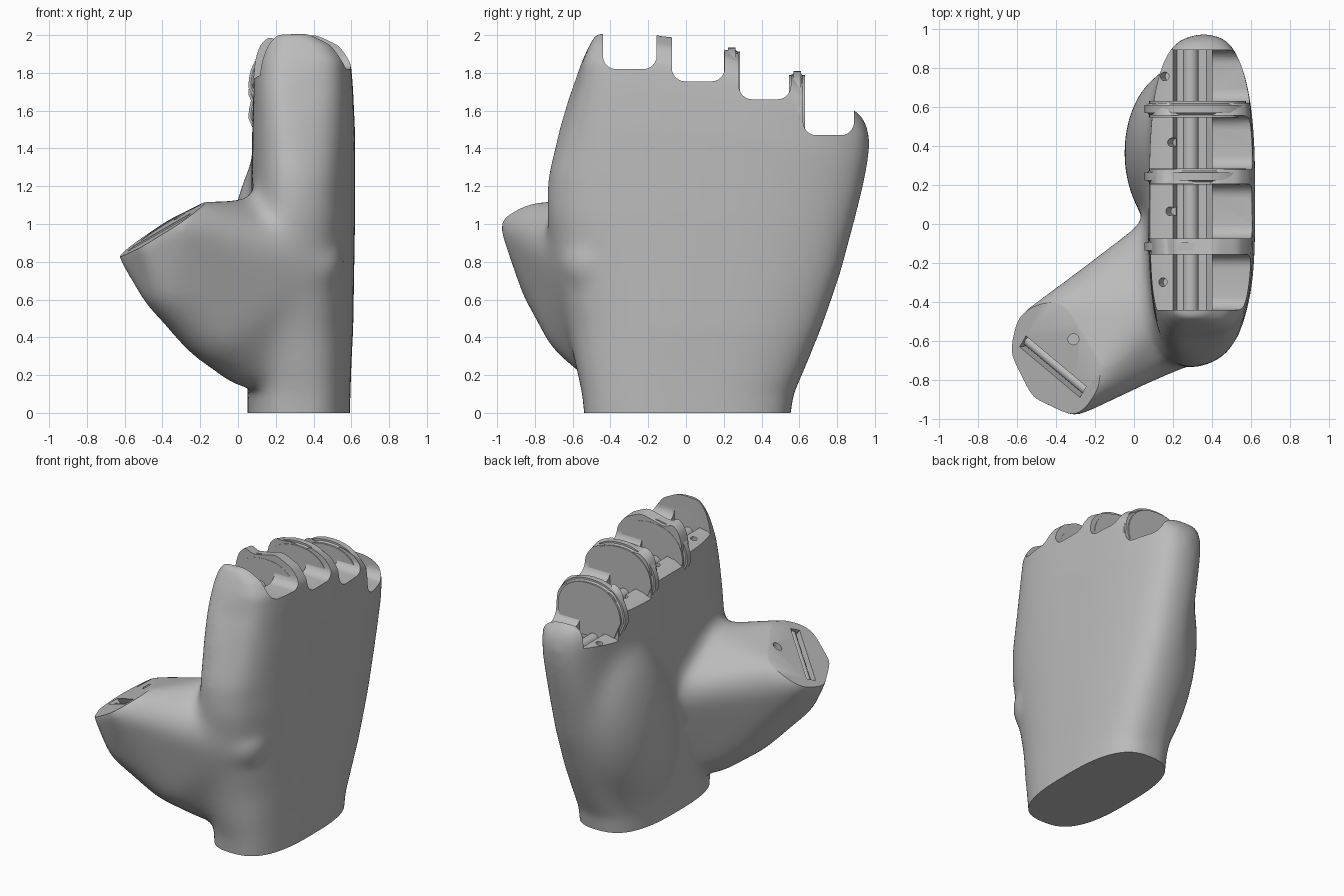
import bpy, bmesh, math
from mathutils import Vector, Matrix

if "Cube" in bpy.data.objects:
    bpy.data.objects.remove(bpy.data.objects["Cube"])

grey = bpy.data.materials.new("plain_grey")
grey.use_nodes = True
grey.diffuse_color = (0.5, 0.5, 0.5, 1)
grey.node_tree.nodes["Principled BSDF"].inputs["Base Color"].default_value = (0.5, 0.5, 0.5, 1)


def make(name, bm):
    bmesh.ops.recalc_face_normals(bm, faces=bm.faces)
    mesh = bpy.data.meshes.new(name)
    bm.to_mesh(mesh)
    bm.free()
    ob = bpy.data.objects.new(name, mesh)
    bpy.context.collection.objects.link(ob)
    mesh.materials.append(grey)
    return ob


def apply_modifiers(ob):
    deps = bpy.context.evaluated_depsgraph_get()
    mesh = bpy.data.meshes.new_from_object(ob.evaluated_get(deps))
    ob.modifiers.clear()
    ob.data = mesh


def boolean(ob, other, mode, solver="MANIFOLD"):
    mod = ob.modifiers.new(mode, "BOOLEAN")
    mod.operation, mod.object, mod.solver = mode, other, solver
    apply_modifiers(ob)
    bpy.data.objects.remove(other)


def box(name, lo, hi):
    bm = bmesh.new()
    bmesh.ops.create_cube(bm, size=1)
    lo, hi = Vector(lo), Vector(hi)
    for v in bm.verts:
        v.co = (lo + hi) / 2 + Vector(a * b for a, b in zip(v.co, hi - lo))
    return make(name, bm)


def rod(name, start, end, radius):
    start, end = Vector(start), Vector(end)
    bm = bmesh.new()
    bmesh.ops.create_cone(bm, cap_ends=True, segments=24, radius1=radius, radius2=radius,
                          depth=(end - start).length)
    turn = (end - start).to_track_quat("Z", "Y").to_matrix().to_4x4()
    bm.transform(Matrix.Translation((start + end) / 2) @ turn)
    return make(name, bm)


def prism(name, points, y0, y1, bevel=0):
    bm = bmesh.new()
    face = bm.faces.new([bm.verts.new((x, y0, z)) for x, z in points])
    new = bmesh.ops.extrude_face_region(bm, geom=[face])["geom"]
    bmesh.ops.translate(bm, vec=(0, y1 - y0, 0),
                        verts=[v for v in new if isinstance(v, bmesh.types.BMVert)])
    if bevel:
        rims = [e for e in bm.edges if abs(e.verts[0].co.y - e.verts[1].co.y) < 1e-4]
        bmesh.ops.bevel(bm, geom=rims, offset=bevel, segments=3, affect="EDGES")
    return make(name, bm)


def spow(value, power):
    return math.copysign(abs(value) ** power, value)


def ramp(value, start, end):
    return min(1, max(0, (value - start) / (end - start)))


# Palm: rounded rings stacked upward, with the top falling away to the small finger
rings = [(-.1, .05, .59, -.53, .54), (.1, .05, .595, -.55, .57), (.25, .05, .6, -.6, .64),
         (.45, .06, .61, -.65, .72), (.75, .07, .615, -.72, .82), (1.05, .07, .62, -.77, .89),
         (1.25, .07, .62, -.765, .93), (1.5, .075, .62, -.695, .965), (1.72, .08, .61, -.61, .98),
         (1.86, .085, .6, -.555, .97), (1.95, .11, .54, -.51, .95), (2.01, .17, .41, -.475, .93)]
bm = bmesh.new()
loops = []
SIDES = 64
for z, x0, x1, y0, y1 in rings:
    loop = []
    for i in range(SIDES):
        a = math.tau * i / SIDES
        front = max(0, -math.sin(a)) ** .5
        power = .72 - .24 * ramp(z, 1.2, 1.7) * (front > 0)
        x = (x0 + x1) / 2 + (x1 - x0) / 2 * spow(math.cos(a), power)
        y = (y0 + y1) / 2 + (y1 - y0) / 2 * spow(math.sin(a), power)
        y += .3 * front * max(0, x - .22) * ramp(z, .1, .5) * ramp(z, 1.9, 1.6)
        drop = .28 * max(0, y + .3) ** 2 * (max(z, 0) / 2) ** 3
        loop.append(bm.verts.new((x, y, z - drop)))
    loops.append(loop)
for low, high in zip(loops, loops[1:]):
    for i in range(SIDES):
        j = (i + 1) % SIDES
        bm.faces.new((low[i], low[j], high[j], high[i]))
bm.faces.new(loops[0])
bm.faces.new(loops[-1])
palm = make("palm", bm)

# Pad under the small finger, leaning with the outer edge of the hand
bm = bmesh.new()
bmesh.ops.create_uvsphere(bm, u_segments=32, v_segments=20, radius=1)
bm.transform(Matrix.Translation((.24, .36, .74)) @ Matrix.Diagonal((.295, .42, .72, 1)))
for v in bm.verts:
    v.co.y += .2 * (v.co.z - .72)
boolean(palm, make("pad", bm), "UNION", "EXACT")


# Thumb mound: hull around balls from the wrist to the tip
def tip_z(x, y):
    return .83 + .66 * (x + .62) + .1 * (y + .65)


balls = [(.26, -.28, .32, .22), (.36, -.48, .8, .2), (.16, -.09, .8, .16), (.15, -.4, 1.02, .13),
         (.06, -.4, .34, .21), (-.1, -.53, .48, .235), (-.33, -.68, .69, .2), (-.3, -.43, .9, .14)]
for x, y in [(-.52, -.64), (-.44, -.8), (-.3, -.865), (-.2, -.79), (-.5, -.54)]:
    balls.append((x, y, min(tip_z(x, y) - .04, 1.0), .117))
bm = bmesh.new()
for x, y, z, r in balls:
    bmesh.ops.create_icosphere(bm, subdivisions=3, radius=r, matrix=Matrix.Translation((x, y, z)))
hull = bmesh.ops.convex_hull(bm, input=bm.verts)
bmesh.ops.delete(bm, geom=[v for v in hull["geom_interior"] if isinstance(v, bmesh.types.BMVert)])
boolean(palm, make("thumb_mound", bm), "UNION", "EXACT")

# Blend the masses into one skin, melting the palm side far more than the rest
remesh = palm.modifiers.new("skin", "REMESH")
remesh.mode, remesh.voxel_size = "VOXEL", .016
apply_modifiers(palm)
mid = Vector((-.415, -.73, tip_z(-.415, -.73)))
melt = palm.vertex_groups.new(name="melt")
for v in palm.data.vertices:
    x, y, z = v.co
    weight = (ramp(x, .5, .3) * ramp(z, .08, .25) * ramp(z, 1.65, 1.4)
              * ramp((v.co - mid).length, .25, .5))
    melt.add([v.index], weight, "REPLACE")
for count, group in [(160, "melt"), (25, "")]:
    smooth = palm.modifiers.new("soften", "SMOOTH")
    smooth.factor, smooth.iterations, smooth.vertex_group = .5, count, group
apply_modifiers(palm)
boolean(palm, box("base_cut", (-2, -2, -1), (2, 2, 0)), "DIFFERENCE")

# Wrist holes, with the base split along their centres first
wrist = [(.39, 0), (.44, 0), (.34, 0), (.39, .05), (.39, -.05), (.34, .28), (.29, -.28)]
bm = bmesh.new()
bm.from_mesh(palm.data)
for spot, normal in [((.39, 0, 0), (1, 0, 0))] + [((0, y, 0), (0, 1, 0)) for y in (-.28, 0, .28)]:
    bmesh.ops.bisect_plane(bm, geom=bm.verts[:] + bm.edges[:] + bm.faces[:],
                           plane_co=spot, plane_no=normal)
bm.to_mesh(palm.data)
bm.free()
for x, y in wrist:
    boolean(palm, rod("wrist_cut", (x, y, -.1), (x, y, .2), .018), "DIFFERENCE")

# Knuckle slots, each with a stepped floor, a hinge rail and a cord hole
slots = [(-.44, -.155, 1.82, .13), (-.075, .205, 1.755, .17),
         (.28, .555, 1.66, .18), (.62, .89, 1.47, .14)]
for n, (y0, y1, floor, hole_x) in enumerate(slots):
    cut = box("slot_cut", (-.5, y0, floor), (1, y1, 2.4))
    bevel = cut.modifiers.new("round", "BEVEL")
    bevel.width, bevel.segments, bevel.limit_method = .07, 6, "WEIGHT"
    weights = cut.data.attributes.new("bevel_weight_edge", "FLOAT", "EDGE")
    for e in cut.data.edges:
        a, b = (cut.data.vertices[i].co for i in e.vertices)
        weights.data[e.index].value = float(max(a.z, b.z) < floor + .01 and abs(a.x - b.x) > 1)
    apply_modifiers(cut)
    boolean(palm, cut, "DIFFERENCE")
    steps = [(-.2, -.2), (.14, -.02), (.2, -.01), (.22, -.1), (.37, -.1),
             (.4, -.06), (.4, .12), (-.2, .12)]
    boolean(palm, prism("floor_cut", [(x, floor + z) for x, z in steps], y0, y1), "DIFFERENCE")
    boolean(palm, rod("hole_cut", (hole_x + .04, (y0 + y1) / 2, floor - .08),
                      (hole_x - .02, (y0 + y1) / 2, floor + .08), .022), "DIFFERENCE")
    rod(f"hinge_rail_{n + 1}", (.29, y0 - .01, floor - .07), (.29, y1 + .01, floor - .07), .04)

# Rounded walls between the knuckles
for n, (y, top) in enumerate([(-.115, 1.975), (.243, 1.935), (.588, 1.81)]):
    arch = [(.55, top - .42), (.13, top - .42)]
    for i in range(21):
        a = math.pi * (1 - i / 20)
        arch.append((.325 + .27 * spow(math.cos(a), .9), top - .25 + .25 * math.sin(a) ** .9))
    prism(f"knuckle_wall_{n + 1}", arch, y - .042, y + .042, .022)

# Flat thumb tip with a hinge slot, its bar and the cord hole
rise = Vector((.31, -.26, .66 * .31 - .1 * .26)).normalized()
up = Vector((-.66, -.1, 1)).normalized()
frame = Matrix.Translation(mid) @ Matrix((rise, up.cross(rise), up)).transposed().to_4x4()
for lo, hi in [((-.5, -.4, 0), (.5, .4, .3)), ((-.22, -.035, -.09), (.22, .035, .1))]:
    cut = box("tip_cut", lo, hi)
    cut.data.transform(frame)
    boolean(palm, cut, "DIFFERENCE")
rod("thumb_hinge_bar", mid - rise * .22 - up * .045, mid + rise * .22 - up * .045, .026)
boolean(palm, rod("thumb_hole_cut", (-.31, -.59, .88), (-.31, -.59, 1.2), .028), "DIFFERENCE")

# Smooth shading with crisp cut edges
for ob in bpy.context.collection.objects:
    if ob.type == "MESH" and grey.name in ob.data.materials:
        bpy.ops.object.select_all(action="DESELECT")
        ob.select_set(True)
        bpy.context.view_layer.objects.active = ob
        bpy.ops.object.shade_smooth_by_angle(angle=math.radians(35))
